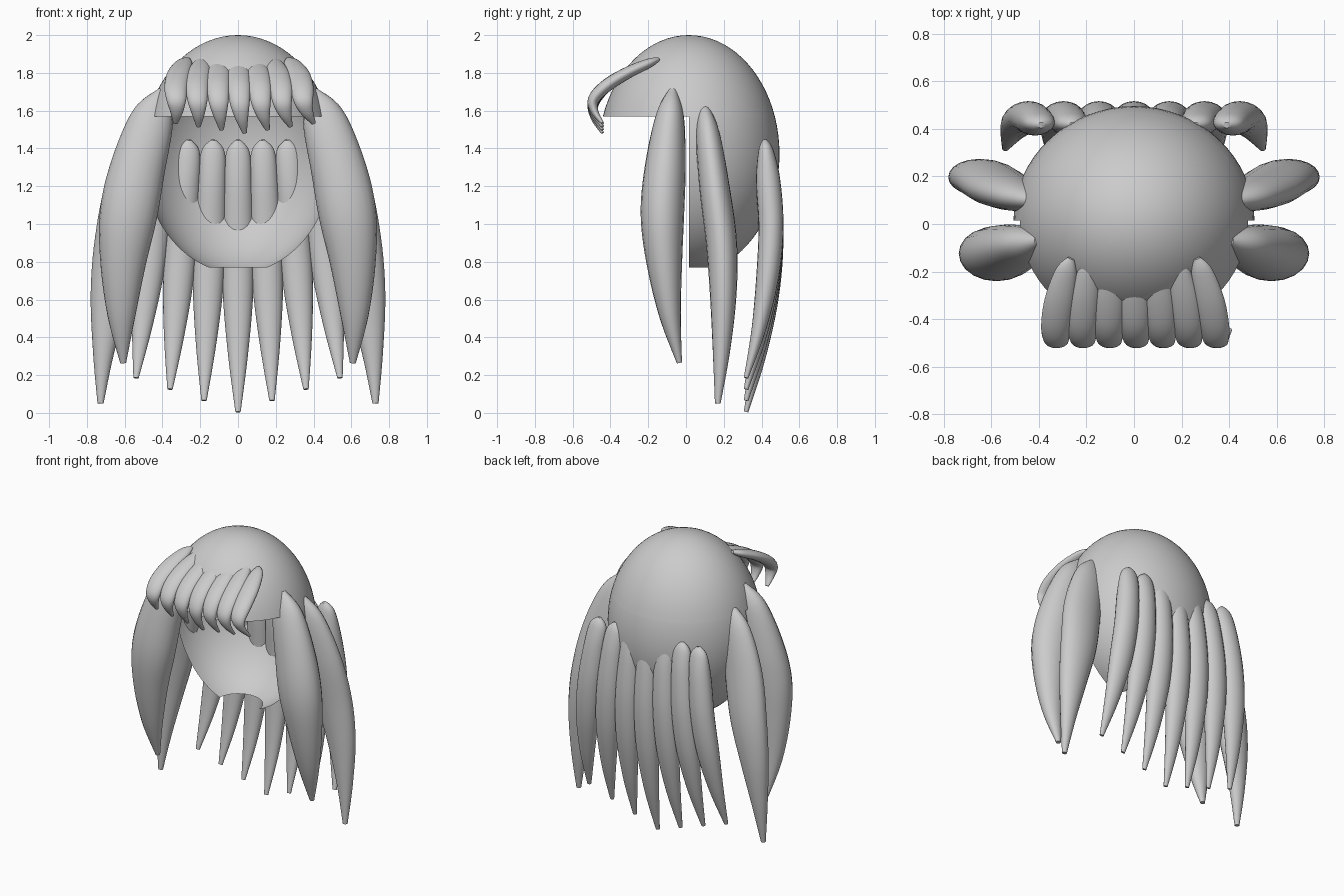
import bpy, bmesh, math
from mathutils import Vector

if "Cube" in bpy.data.objects:
    bpy.data.objects.remove(bpy.data.objects["Cube"])


def finish(name, bm):
    bmesh.ops.recalc_face_normals(bm, faces=bm.faces[:])
    me = bpy.data.meshes.new(name)
    bm.to_mesh(me)
    bm.free()
    ob = bpy.data.objects.new(name, me)
    bpy.context.collection.objects.link(ob)
    bpy.ops.object.select_all(action='DESELECT')
    ob.select_set(True)
    bpy.context.view_layer.objects.active = ob
    bpy.ops.object.shade_smooth_by_angle(angle=math.radians(50))
    return ob


def spline(keys, steps):
    """Catmull-Rom through rows of (x, y, z, half width, half thickness)."""
    n = len(keys)
    rows = []
    for i in range(n - 1):
        k = [keys[max(i - 1, 0)], keys[i], keys[i + 1], keys[min(i + 2, n - 1)]]
        for j in range(steps):
            t = j / steps
            rows.append([0.5 * (2 * b + (c - a) * t + (2 * a - 5 * b + 4 * c - d) * t * t
                                + (3 * b - a - 3 * c + d) * t ** 3)
                         for a, b, c, d in zip(*k)])
    rows.append(list(keys[-1]))
    return rows


def strand(name, keys, side, steps=6, sides=20):
    """Tapered lock of hair: an ellipse swept along a curved path."""
    rows = spline(keys, steps)
    pts = [Vector(r[:3]) for r in rows]
    bm = bmesh.new()
    rings = []
    for i, r in enumerate(rows):
        tan = (pts[min(i + 1, len(pts) - 1)] - pts[max(i - 1, 0)]).normalized()
        u = (side - tan * side.dot(tan)).normalized()
        v = tan.cross(u)
        ring = []
        for s in range(sides):
            a = 2 * math.pi * s / sides
            ring.append(bm.verts.new(pts[i] + u * r[3] * math.cos(a) + v * r[4] * math.sin(a)))
        rings.append(ring)
    for a, b in zip(rings, rings[1:]):
        for s in range(sides):
            q = (s + 1) % sides
            bm.faces.new((a[s], a[q], b[q], b[s]))
    bm.faces.new(rings[0])
    bm.faces.new(rings[-1])
    return finish(name, bm)


X, Y = Vector((1, 0, 0)), Vector((0, 1, 0))

# Scalp cap: open ellipsoid shell with the face area and the bottom cut away
CY, CZ, BROW, BOTTOM = 0.015, 1.37, 1.57, 0.77
bm = bmesh.new()
bmesh.ops.create_uvsphere(bm, u_segments=64, v_segments=40, radius=1)
for v in bm.verts:
    v.co = Vector((v.co.x * 0.506, v.co.y * 0.48 + CY, v.co.z * 0.63 + CZ))
for co, no in (((0, 0, BROW), (0, 0, 1)), ((0, 0, BOTTOM), (0, 0, 1)), ((0, CY, 0), (0, 1, 0))):
    bmesh.ops.bisect_plane(bm, geom=bm.verts[:] + bm.edges[:] + bm.faces[:],
                           dist=1e-5, plane_co=co, plane_no=no)
cut = []
for f in bm.faces:
    c = f.calc_center_median()
    if c.z < BOTTOM or (c.z < BROW and c.y < CY):
        cut.append(f)
bmesh.ops.delete(bm, geom=cut, context='FACES')
finish("scalp_cap", bm)

# Back locks: seven in a row, fanning out and shorter toward the sides
back = [(0.415, 1.445, .014, .012), (0.423, 1.38, .062, .040), (0.435, 1.20, .078, .064),
        (0.450, 0.92, .084, .066), (0.432, 0.62, .080, .060), (0.385, 0.30, .052, .038),
        (0.318, 0.005, .014, .012)]
for i in range(-3, 4):
    shrink = 1 - 0.06 * abs(i) / 1.44
    keys = []
    for y, z, w, t in back:
        s = (1.445 - z) / 1.44
        keys.append((i * (0.13 + 0.05 * s), y, 1.445 - (1.445 - z) * shrink, w, t))
    strand(f"back_lock_{i + 4}", keys, X)

# Side locks: a front and a rear pair, mirrored across x
front_side = [(.40, -.070, 1.71, .02, .02), (.45, -.085, 1.57, .075, .11),
              (.53, -.110, 1.30, .108, .145), (.58, -.125, 1.05, .115, .152),
              (.608, -.115, .80, .095, .122), (.617, -.085, .52, .058, .075),
              (.608, -.035, .265, .014, .016)]
rear_side = [(.41, .095, 1.63, .02, .02), (.475, .115, 1.48, .062, .105),
             (.560, .150, 1.20, .080, .140), (.625, .188, .90, .082, .135),
             (.678, .197, .62, .070, .103), (.712, .187, .32, .045, .056),
             (.728, .168, .05, .015, .016)]
for side_name, sx in (("left", -1), ("right", 1)):
    for part, keys in (("front_side_lock", front_side), ("rear_side_lock", rear_side)):
        strand(f"{part}_{side_name}", [(sx * k[0],) + k[1:] for k in keys], Y)

# Fringe: seven short locks arching forward over the brow
fringe = [(.088, 0, -.145, 1.872, .015, .010), (.095, 0, -.20, 1.850, .045, .025),
          (.105, .002, -.32, 1.795, .062, .032), (.111, .005, -.43, 1.725, .062, .034),
          (.112, .010, -.49, 1.640, .052, .030), (.115, .020, -.483, 1.560, .034, .020),
          (.122, .035, -.442, 1.482, .012, .008)]
for i in range(-3, 4):
    keys = []
    for k, (spread, shift, y, z, w, t) in enumerate(fringe):
        lift = 0.017 * abs(i) * max(0, k - 3) / 3
        keys.append((i * spread + shift, y, z + lift, w, t))
    strand(f"fringe_lock_{i + 4}", keys, X)
